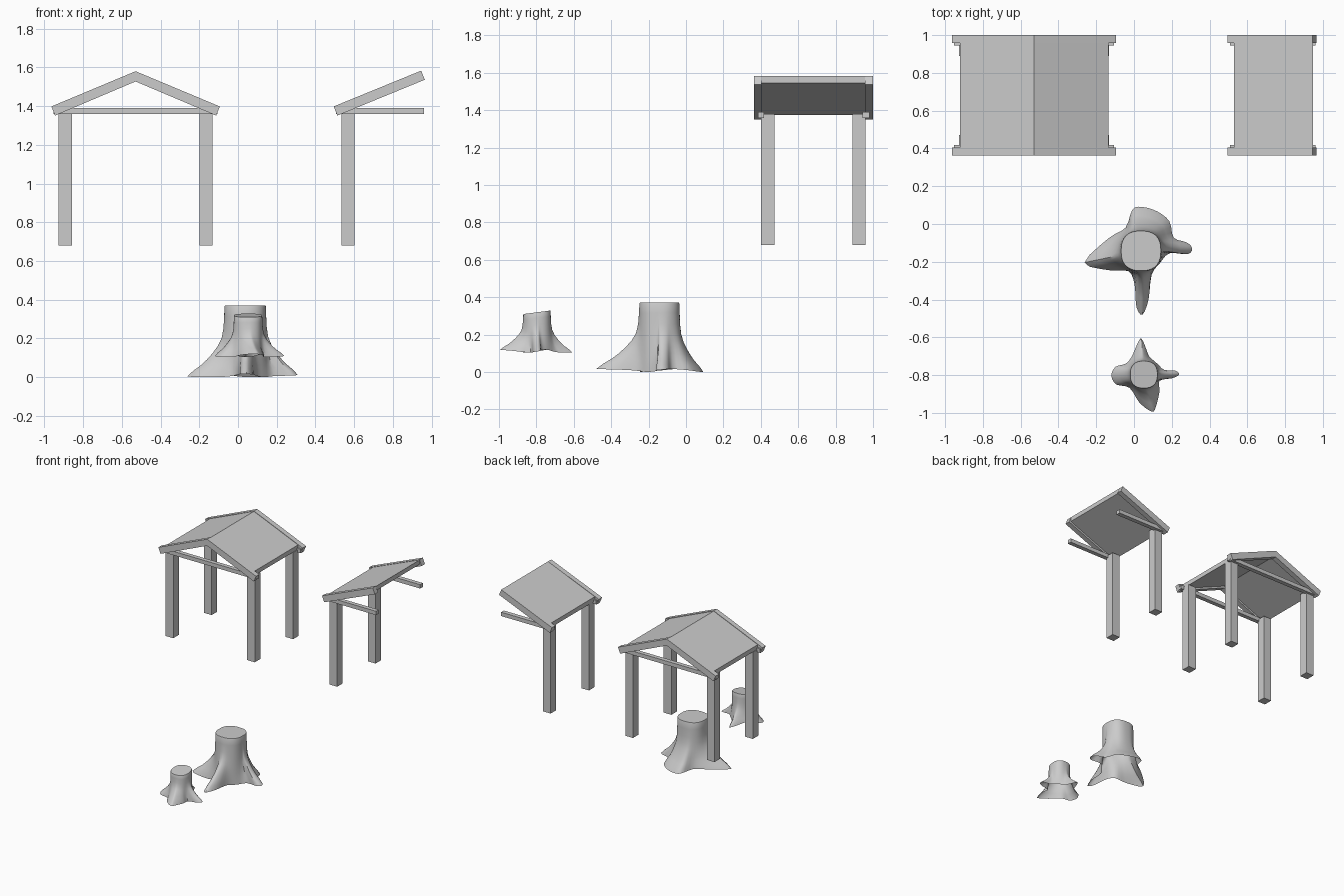
import bpy, bmesh, math
from mathutils import Vector

if "Cube" in bpy.data.objects:
    bpy.data.objects.remove(bpy.data.objects["Cube"])


def finish(name, bm):
    bmesh.ops.recalc_face_normals(bm, faces=bm.faces)
    me = bpy.data.meshes.new(name)
    bm.to_mesh(me)
    bm.free()
    ob = bpy.data.objects.new(name, me)
    bpy.context.collection.objects.link(ob)
    return ob


def extrude_y(name, profile, y0, y1):
    """Solid from an (x, z) profile running from y0 to y1."""
    bm = bmesh.new()
    a = [bm.verts.new((x, y0, z)) for x, z in profile]
    b = [bm.verts.new((x, y1, z)) for x, z in profile]
    bm.faces.new(a)
    bm.faces.new(b[::-1])
    n = len(a)
    for i in range(n):
        bm.faces.new((a[i], b[i], b[(i + 1) % n], a[(i + 1) % n]))
    return finish(name, bm)


def box(name, x0, x1, y0, y1, z0, z1):
    return extrude_y(name, [(x0, z0), (x1, z0), (x1, z1), (x0, z1)], y0, y1)


POST_Y = {"front": (0.402, 0.472), "back": (0.89, 0.96)}
BEAM_Y = {"front": (0.384, 0.418), "back": (0.945, 0.98)}
RAFTER_Y = {"front": (0.363, 0.404), "back": (0.958, 1.0)}


def shelter(name, post_xs, beam_x, rafter, panel):
    for side in ("front", "back"):
        for i, x in enumerate(post_xs):
            box(f"{name}_{side}_post_{i + 1}", x - 0.034, x + 0.034, *POST_Y[side], 0.68, 1.378)
        box(f"{name}_{side}_tie_beam", *beam_x, *BEAM_Y[side], 1.359, 1.39)
        extrude_y(f"{name}_{side}_rafter", rafter, *RAFTER_Y[side])
    extrude_y(f"{name}_roof_panel", panel, 0.40, 0.96)


# Gabled shelter: mirrored left-half profiles
CX = -0.529


def gable(upper, lower):
    mirror = lambda p: (2 * CX - p[0], p[1])
    return [upper[0], upper[1], mirror(upper[0]), mirror(lower[0]), lower[1], lower[0]]


shelter("gable_shelter", (-0.892, 2 * CX + 0.892), (-0.953, 2 * CX + 0.953),
        gable([(-0.964, 1.398), (CX, 1.58)], [(-0.945, 1.351), (CX, 1.527)]),
        gable([(-0.922, 1.412), (CX, 1.577)], [(-0.922, 1.377), (CX, 1.542)]))

# Half shelter with a single slope
shelter("half_shelter", (0.568,), (0.507, 0.961),
        [(0.494, 1.398), (0.946, 1.583), (0.965, 1.536), (0.513, 1.351)],
        [(0.53, 1.410), (0.948, 1.581), (0.948, 1.546), (0.53, 1.375)])


def smooth_loop(pts, k=3):
    """Closed Catmull-Rom resampling."""
    out, n = [], len(pts)
    P = [Vector(p) for p in pts]
    for i in range(n):
        a, b, c, d = P[i - 1], P[i], P[(i + 1) % n], P[(i + 2) % n]
        for j in range(k):
            t = j / k
            out.append(0.5 * (2 * b + (c - a) * t + (2 * a - 5 * b + 4 * c - d) * t * t
                              + (3 * b - a - 3 * c + d) * t ** 3))
    return out


# (height fraction, how far the surface is spread toward the root outline)
FLARE = [(0, 1), (0.08, 0.84), (0.16, 0.63), (0.24, 0.47), (0.33, 0.32), (0.43, 0.18),
         (0.54, 0.08), (0.68, 0.03), (0.85, 0.01), (0.985, 0.0), (1, -0.02)]


def stump(name, outline, centre, radius, z0, z1, tilt):
    """Trunk lofted from a rooted base outline to a rounded top; open below."""
    c = Vector(centre)
    base = smooth_loop(outline)
    n = len(base)
    angles, prev = [], None
    for p in base:
        a = math.atan2(p.y - c.y, p.x - c.x)
        while prev is not None and a > prev + math.pi:
            a -= 2 * math.pi
        prev = a
        angles.append(a)
    bm = bmesh.new()
    rings = []
    for h, f in FLARE:
        ring = []
        for i, p in enumerate(base):
            a = 0.7 * angles[i] + 0.3 * (angles[0] - 2 * math.pi * i / n)
            co, si = math.cos(a), math.sin(a)
            r = radius / (abs(co) ** 2.5 + abs(si) ** 2.5) ** 0.4
            top = c + Vector((co, si)) * r
            q = top.lerp(p, f) if f >= 0 else c.lerp(top, 1 + f)
            z = z0 + (z1 - z0) * h + tilt * (q.y - c.y) * h * h
            z += (1 - h) * 0.008 * (1 + math.sin(3 * a))
            ring.append(bm.verts.new((q.x, q.y, z)))
        rings.append(ring)
    for lo, hi in zip(rings, rings[1:]):
        for i in range(n):
            j = (i + 1) % n
            bm.faces.new((lo[i], lo[j], hi[j], hi[i]))
    bm.faces.new(rings[-1])
    ob = finish(name, bm)
    bpy.ops.object.select_all(action='DESELECT')
    ob.select_set(True)
    bpy.context.view_layer.objects.active = ob
    bpy.ops.object.shade_smooth_by_angle(angle=math.radians(35))


# Large stump with three long roots and one broad one
stump("large_stump",
      [(-.262, -.204), (-.13, -.072), (-.045, -.02), (-.008, .077), (.045, .09), (.124, .066),
       (.188, .013), (.21, -.072), (.28, -.098), (.308, -.13), (.283, -.16), (.188, -.155),
       (.135, -.21), (.093, -.27), (.077, -.4), (.045, -.48), (.013, -.44), (.003, -.32),
       (-.03, -.25), (-.13, -.245)],
      (.037, -.142), .107, 0.0, .37, 0.0)

# Small stump with a slanted cut
stump("small_stump",
      [(.04, -.607), (.066, -.665), (.08, -.7), (.124, -.74), (.16, -.772), (.22, -.777),
       (.238, -.798), (.2, -.817), (.135, -.83), (.135, -.888), (.114, -.973), (.093, -.993),
       (.03, -.947), (-.024, -.867), (-.093, -.85), (-.12, -.804), (-.098, -.756),
       (-.045, -.74), (-.013, -.703), (.02, -.63)],
      (.052, -.797), .073, .103, .319, 0.13)
